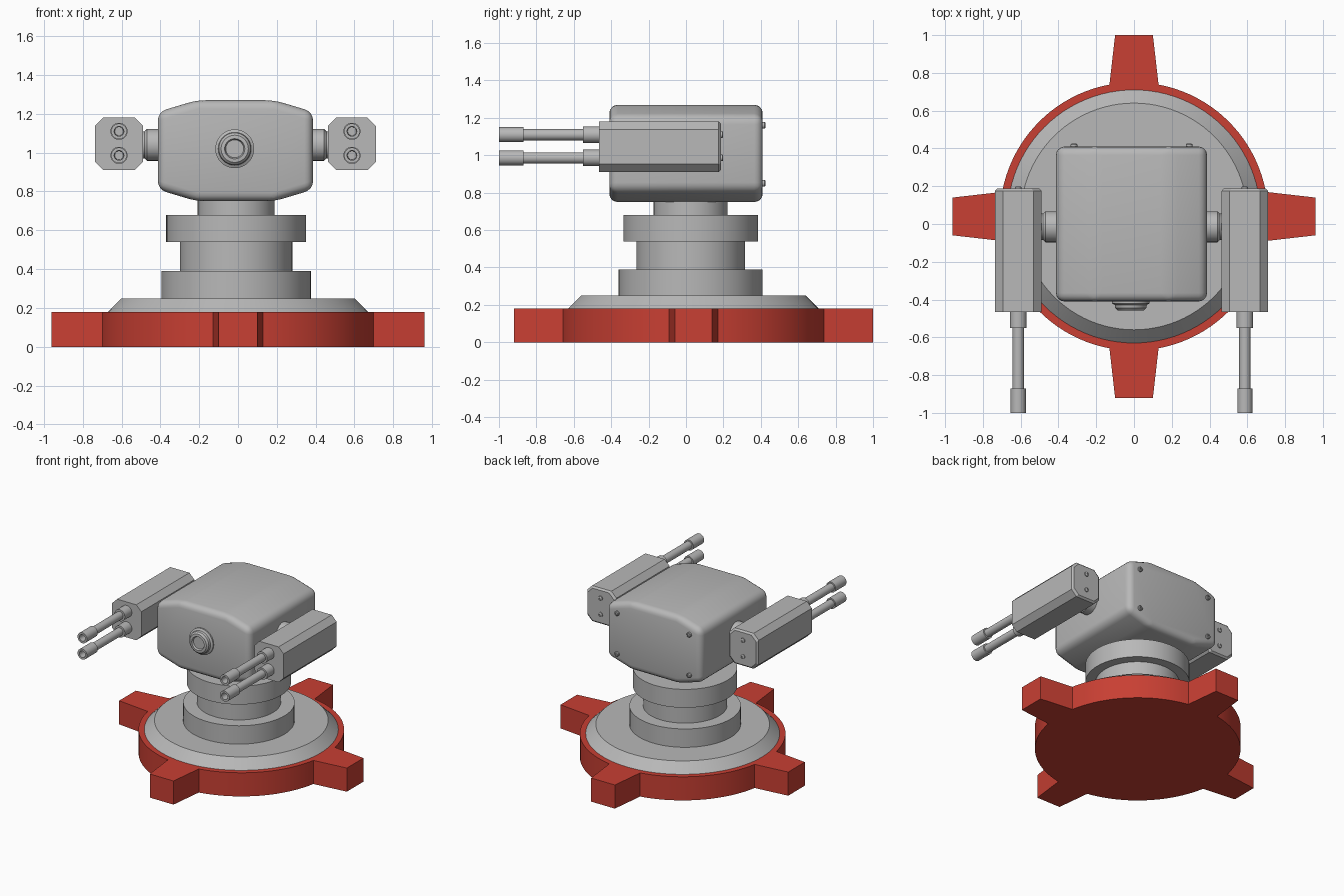
import bpy, bmesh, math
from mathutils import Vector, Matrix

if "Cube" in bpy.data.objects:
    bpy.data.objects.remove(bpy.data.objects["Cube"])

def material(name, rgb):
    m = bpy.data.materials.new(name)
    m.diffuse_color = (*rgb, 1)
    m.use_nodes = True
    m.node_tree.nodes["Principled BSDF"].inputs["Base Color"].default_value = m.diffuse_color
    return m

GREY = material("grey_metal", (0.48, 0.48, 0.48))
RED = material("red_paint", (0.58, 0.05, 0.033))

def finish(name, bm, mat, bevel=0):
    bmesh.ops.recalc_face_normals(bm, faces=bm.faces)
    me = bpy.data.meshes.new(name)
    bm.to_mesh(me)
    bm.free()
    me.materials.append(mat)
    ob = bpy.data.objects.new(name, me)
    bpy.context.collection.objects.link(ob)
    bpy.ops.object.select_all(action='DESELECT')
    ob.select_set(True)
    bpy.context.view_layer.objects.active = ob
    if bevel:
        mod = ob.modifiers.new("bevel", 'BEVEL')
        mod.width, mod.segments = bevel, 4
        mod.limit_method, mod.angle_limit = 'ANGLE', math.radians(10)
        bpy.ops.object.modifier_apply(modifier="bevel")
    bpy.ops.object.shade_smooth_by_angle(angle=math.radians(30))
    return ob

def loft(name, rings, mat, bevel=0):
    """Join matching rings of points and cap both ends."""
    bm = bmesh.new()
    vs = [[bm.verts.new(p) for p in r] for r in rings]
    n = len(vs[0])
    for a, b in zip(vs, vs[1:]):
        for i in range(n):
            bm.faces.new((a[i], a[(i + 1) % n], b[(i + 1) % n], b[i]))
    bm.faces.new(vs[0])
    bm.faces.new(vs[-1])
    return finish(name, bm, mat, bevel)

def lathe(name, profile, origin, axis=(0, 0, 1), mat=GREY, n=48):
    """Spin (radius, distance) pairs around an axis through origin."""
    q = Vector((0, 0, 1)).rotation_difference(Vector(axis)).to_matrix().to_4x4()
    m = Matrix.Translation(origin) @ q
    rings = [[m @ Vector((r * math.cos(2 * math.pi * i / n),
                          r * math.sin(2 * math.pi * i / n), d)) for i in range(n)]
             for r, d in profile]
    return loft(name, rings, mat)

# Red foot: disc with four tapered lugs
CY = 0.04
outline = []
root = math.asin(0.13 / 0.71)
for k in range(4):
    a = k * math.pi / 2
    for t in (-0.1, 0.1):
        outline.append((0.96 * math.cos(a) - t * math.sin(a),
                        CY + 0.96 * math.sin(a) + t * math.cos(a)))
    for i in range(21):
        b = a + root + (math.pi / 2 - 2 * root) * i / 20
        outline.append((0.71 * math.cos(b), CY + 0.71 * math.sin(b)))
loft("foot", [[(x, y, z) for x, y in outline] for z in (0, 0.18)], RED)

# Sloped plate and stepped column
lathe("base_plate", [(0.67, 0.17), (0.67, 0.18), (0.6, 0.25)], (0, CY, 0), n=96)
lathe("column", [(0.385, 0.24), (0.385, 0.39), (0.29, 0.39), (0.29, 0.54),
                 (0.36, 0.54), (0.36, 0.68), (0.198, 0.68), (0.198, 0.78)],
      (-0.01, 0.025, 0), n=72)

# Head: eight-sided profile with rounded edges
HX = -0.013
prof = [(0.2, 1.27), (0.4, 1.21), (0.4, 0.81), (0.2, 0.75)]
prof += [(-x, z) for x, z in reversed(prof)]
loft("head", [[(HX + x, y, z) for x, z in prof] for y in (-0.41, 0.41)], GREY, 0.045)

# Front lens with raised ring
lathe("lens", [(0.1, -0.02), (0.1, 0.01), (0.085, 0.018), (0.082, 0.035), (0.07, 0.047),
               (0.052, 0.049), (0.046, 0.036)], (-0.017, -0.41, 1.02), (0, -1, 0))

# Screws on the back of the head
for x in (-0.305, 0.305):
    for z in (0.85, 1.16):
        lathe("head_screw", [(0.018, -0.02), (0.018, 0.011), (0.013, 0.015), (0.008, 0.015),
                             (0.008, 0.008)], (HX + x, 0.41, z), (0, 1, 0), n=16)

# Twin gun pods, one on each side
for s, side in ((-1, "left"), (1, "right")):
    lathe(side + "_axle", [(0.082, -0.02), (0.082, 0.058), (0.07, 0.07), (0.07, 0.1)],
          (HX + s * 0.398, -0.015, 1.04), (s, 0, 0))
    gx, gz = HX + s * 0.6, 1.045
    def octagon(y, w, h, c=0.042):
        pts = [(w - c, h), (w, h - c), (w, c - h), (w - c, -h)]
        pts += [(-a, -b) for a, b in pts]
        return [(gx + a, y, gz + b) for a, b in pts]
    loft(side + "_gun_pod", [octagon(-0.465, 0.123, 0.135), octagon(0.175, 0.123, 0.135),
                             octagon(0.188, 0.111, 0.123)], GREY)
    for z in (1.11, 0.986):
        # barrel: collar, tube and hollow muzzle
        lathe(side + "_barrel", [(0.044, -0.02), (0.044, 0.085), (0.03, 0.085), (0.03, 0.405),
                                 (0.04, 0.405), (0.04, 0.535), (0.025, 0.535), (0.022, 0.46)],
              (gx, -0.465, z), (0, -1, 0), n=32)
        lathe(side + "_pod_screw", [(0.017, -0.01), (0.017, 0.008), (0.012, 0.011),
                                    (0.008, 0.011), (0.008, 0.005)],
              (gx, 0.188, z), (0, 1, 0), n=16)
